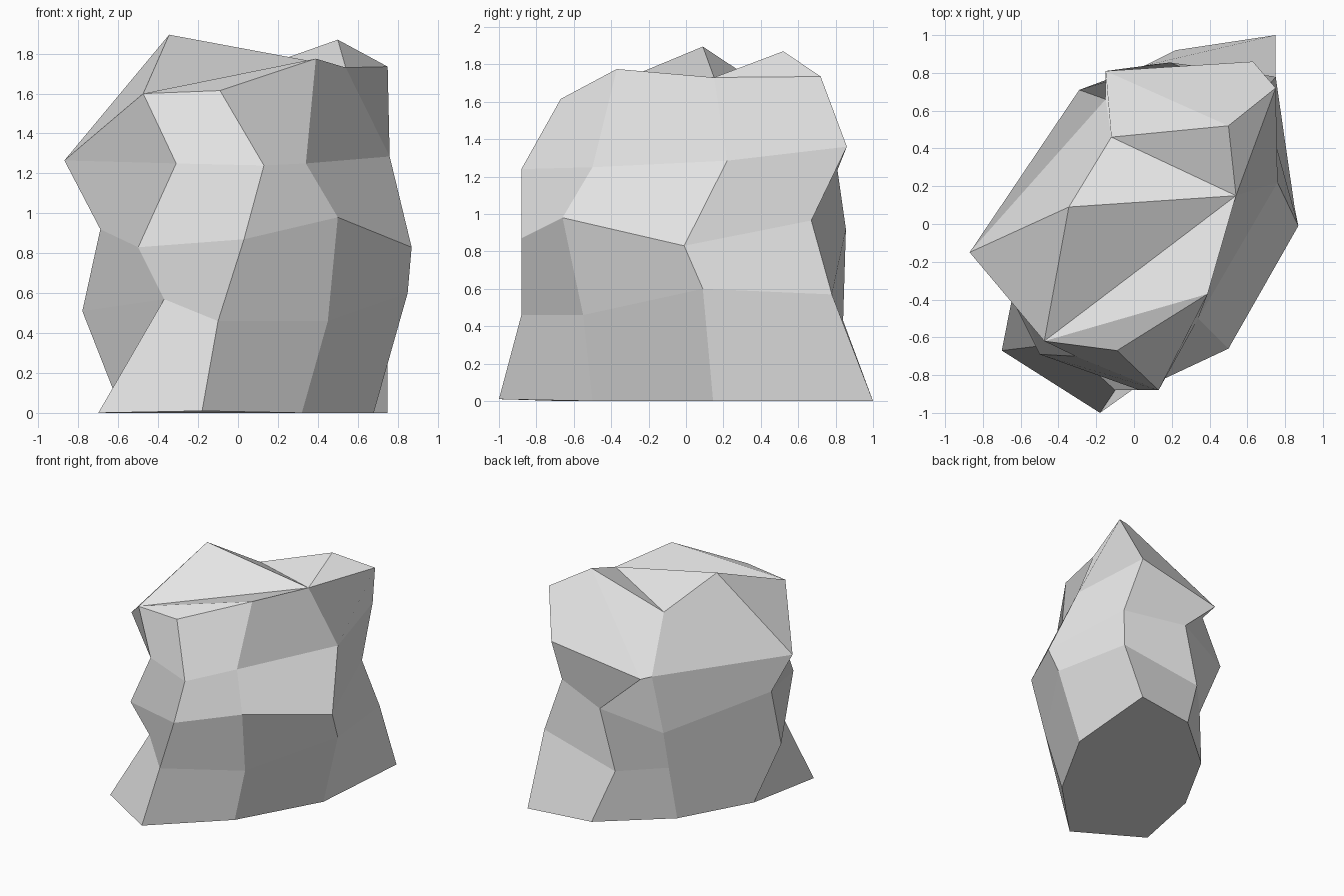
import bpy
import bmesh

# Eight-sided rings from bottom to top; each starts at the left side and runs
# round the front, right and back.
RINGS = [
    [(-.58, -.06, 0), (-.70, -.67, 0), (-.18, -1.0, .01), (.32, -.50, 0),
     (.68, .145, 0), (.75, 1.0, 0), (.22, .92, 0), (-.27, .50, 0)],
    [(-.78, -.13, .51), (-.37, -.63, .57), (-.10, -.88, .46), (.45, -.55, .46),
     (.85, .09, .60), (.75, .78, .57), (.06, .84, .43), (-.22, .54, .42)],
    [(-.69, -.13, .92), (-.50, -.69, .83), (.03, -.88, .87), (.50, -.66, .98),
     (.87, -.01, .83), (.665, .67, .965), (.19, .855, .92), (-.29, .71, .79)],
    [(-.87, -.15, 1.265), (-.31, -.70, 1.25), (.13, -.88, 1.24), (.34, -.50, 1.25),
     (.76, .22, 1.285), (.63, .86, 1.36), (-.15, .81, 1.235), (-.15, .66, 1.20)],
    [(-.345, .09, 1.895), (-.475, -.62, 1.60), (-.09, -.67, 1.615), (.39, -.37, 1.775),
     (.54, .15, 1.73), (.75, .72, 1.735), (.50, .52, 1.87), (-.12, .46, 1.65)],
]

bm = bmesh.new()
rings = [[bm.verts.new(p) for p in ring] for ring in RINGS]
n = len(rings[0])

# Rock walls
for level, (low, high) in enumerate(zip(rings, rings[1:])):
    for i in range(n):
        j = (i + 1) % n
        if level == 3 and i == 0:   # creased facet under the peak
            bm.faces.new((low[i], low[j], high[j]))
            bm.faces.new((low[i], high[j], high[i]))
        else:
            bm.faces.new((low[i], low[j], high[j], high[i]))

# Flat base
bm.faces.new(rings[0][::-1])

# Faceted top, mostly fanned from the dip on the right side
top = rings[-1]
for tri in ((0, 4, 7), (0, 1, 4), (1, 3, 4), (1, 2, 3), (7, 4, 6), (6, 4, 5)):
    bm.faces.new([top[k] for k in tri])

bmesh.ops.recalc_face_normals(bm, faces=bm.faces)
mesh = bpy.data.meshes.new("rock")
bm.to_mesh(mesh)
bm.free()

stone = bpy.data.materials.new("stone_grey")
stone.diffuse_color = (.8, .8, .8, 1)
mesh.materials.append(stone)
bpy.context.collection.objects.link(bpy.data.objects.new("rock", mesh))
